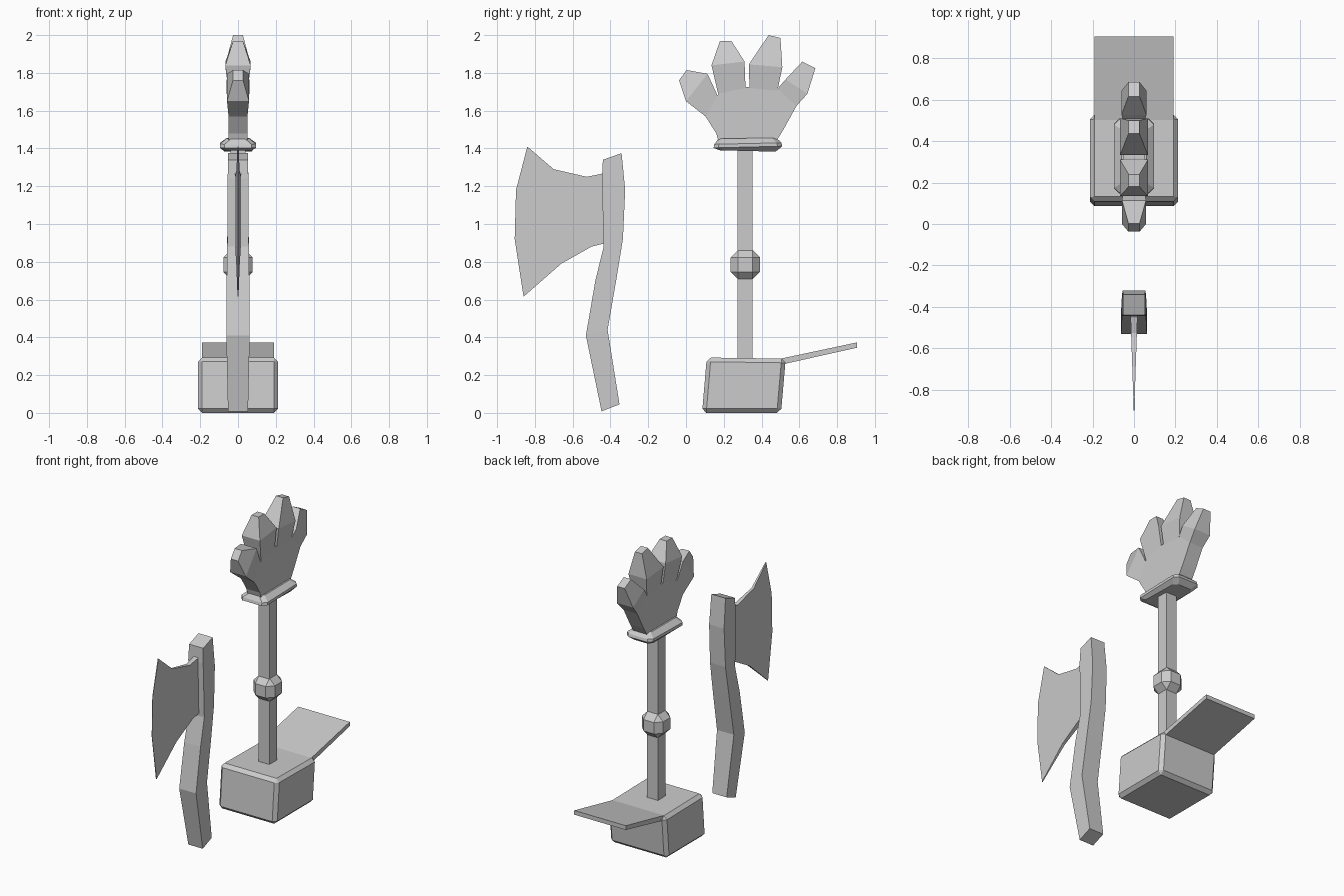
import bpy, bmesh
from mathutils import Vector

if "Cube" in bpy.data.objects:
    bpy.data.objects.remove(bpy.data.objects["Cube"])


def finish(name, bm, bevel=0):
    if bevel:
        bmesh.ops.bevel(bm, geom=bm.edges[:], offset=bevel, segments=1,
                        affect='EDGES', profile=0.5)
    bmesh.ops.recalc_face_normals(bm, faces=bm.faces[:])
    me = bpy.data.meshes.new(name)
    bm.to_mesh(me)
    bm.free()
    ob = bpy.data.objects.new(name, me)
    bpy.context.collection.objects.link(ob)
    return ob


def bridge(bm, rings):
    n = len(rings[0])
    for a, b in zip(rings, rings[1:]):
        for i in range(n):
            j = (i + 1) % n
            bm.faces.new((a[i], a[j], b[j], b[i]))
    bm.faces.new(rings[0])
    bm.faces.new(rings[-1])


def loft(name, sections, chamfer=0, bevel=0):
    """Each section spans two (y, z) points and a half width in x."""
    bm = bmesh.new()
    rings = []
    for p, q, hx in sections:
        a, b = Vector((0, *p)), Vector((0, *q))
        d = (b - a).normalized() * chamfer
        ux = Vector((hx, 0, 0))
        if chamfer:
            un = Vector((hx - chamfer, 0, 0))
            pts = [a - un, a + un, a + d + ux, b - d + ux,
                   b + un, b - un, b - d - ux, a + d - ux]
        else:
            pts = [a - ux, a + ux, b + ux, b - ux]
        rings.append([bm.verts.new(v) for v in pts])
    bridge(bm, rings)
    return finish(name, bm, bevel)


def prism(name, outline, half):
    """Extrude a (y, z) outline both ways in x; half is a function of y."""
    bm = bmesh.new()
    bridge(bm, [[bm.verts.new((s * half(y), y, z)) for y, z in outline]
                for s in (-1, 1)])
    return finish(name, bm)


# Axe: bent handle and a blade tapering to its edge
loft("axe_handle", [
    ((-.447, .008), (-.352, .045), .053),
    ((-.53, .41), (-.415, .44), .062),
    ((-.48, .70), (-.37, .70), .06),
    ((-.436, .88), (-.334, .92), .057),
    ((-.445, 1.24), (-.322, 1.18), .055),
    ((-.44, 1.34), (-.341, 1.375), .052)])
prism("axe_blade", [
    (-.42, 1.285), (-.45, 1.265), (-.526, 1.25), (-.70, 1.29), (-.84, 1.41),
    (-.90, 1.18), (-.907, .92), (-.86, .615), (-.66, .79), (-.50, .88),
    (-.42, .90)], lambda y: .001 + .034 * (y + .907))

# Hammer base with a flat board hinged off its top edge
loft("base_block", [((.085, 0), (.503, 0), .213),
                    ((.11, .293), (.528, .287), .213)], bevel=.022)
loft("base_board", [((.50, .287), (.515, .258), .19),
                    ((.905, .373), (.905, .345), .19)])

# Square pole with a chamfered knob
loft("pole", [((.272, .27), (.352, .27), .04),
              ((.272, 1.42), (.352, 1.42), .04)])
loft("pole_knob", [((.236, .707), (.392, .707), .078),
                   ((.236, .863), (.392, .863), .078)], bevel=.04)

# Glove: flared cuff, palm and four pointed fingers
loft("glove_cuff", [
    ((.18, 1.39), (.474, 1.383), .072),
    ((.146, 1.403), (.51, 1.412), .096),
    ((.15, 1.422), (.505, 1.43), .096),
    ((.172, 1.453), (.479, 1.455), .06)], chamfer=.025)
prism("glove_palm", [
    (.172, 1.44), (.16, 1.48), (.103, 1.57), (.08, 1.59), (.167, 1.68),
    (.18, 1.70), (.315, 1.725), (.484, 1.722), (.585, 1.625), (.516, 1.50),
    (.479, 1.44)], lambda y: .05)
fingers = [
    [((.103, 1.57), (.167, 1.68), .05), ((0, 1.65), (.114, 1.795), .058),
     ((-.037, 1.76), (.003, 1.815), .027)],
    [((.17, 1.69), (.315, 1.72), .05), ((.135, 1.84), (.31, 1.86), .067),
     ((.18, 1.97), (.24, 1.97), .026)],
    [((.336, 1.72), (.484, 1.705), .05), ((.333, 1.845), (.51, 1.83), .067),
     ((.437, 2.0), (.50, 1.985), .026)],
    [((.484, 1.715), (.585, 1.625), .05), ((.527, 1.765), (.643, 1.69), .06),
     ((.616, 1.86), (.685, 1.825), .027)]]
for i, sections in enumerate(fingers):
    loft(f"glove_finger_{i + 1}", sections)
